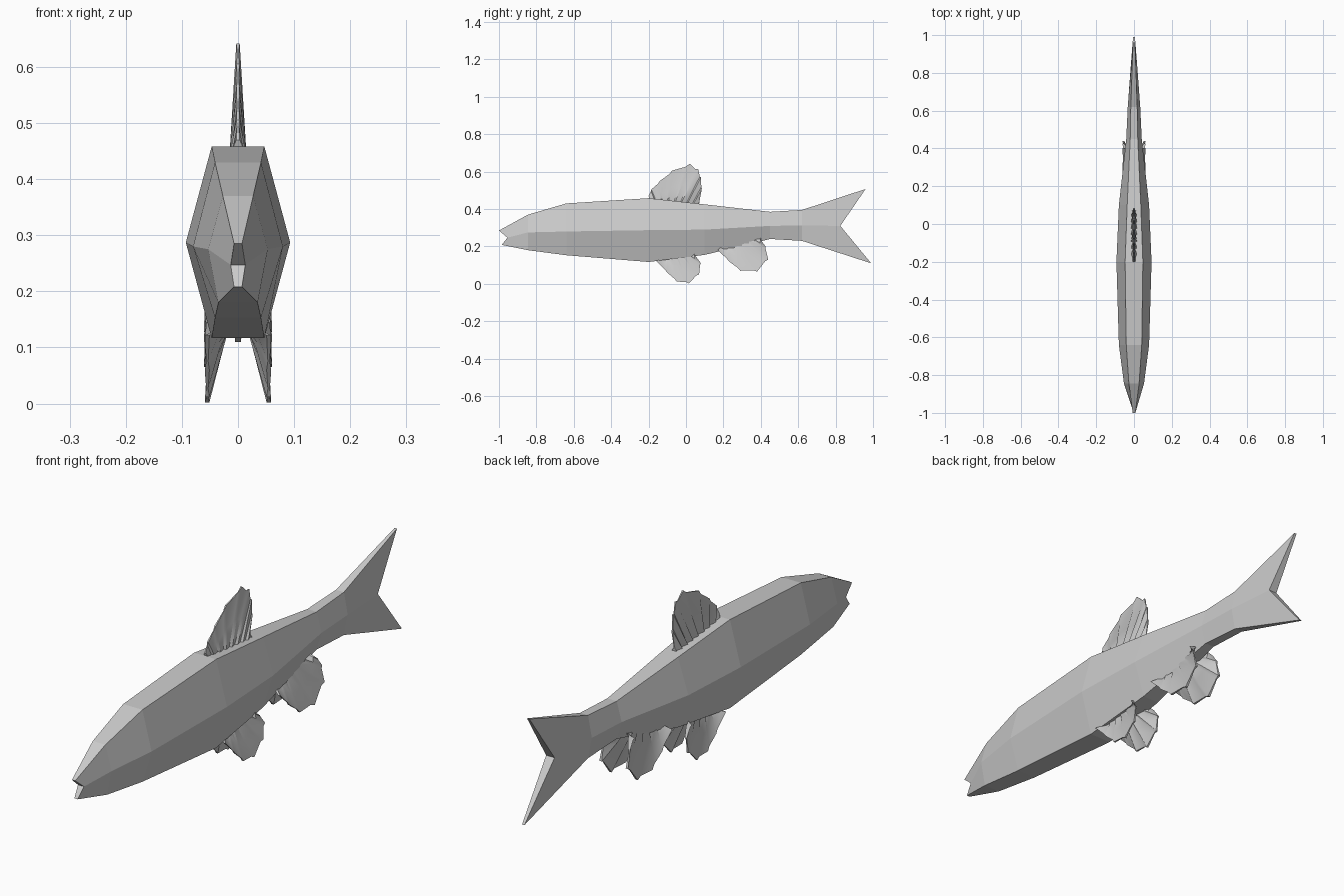
import bpy, bmesh
from mathutils import Vector

if "Cube" in bpy.data.objects:
    bpy.data.objects.remove(bpy.data.objects["Cube"])

grey = bpy.data.materials.new("fish grey")
grey.diffuse_color = (0.6, 0.6, 0.6, 1)
grey.use_nodes = True
grey.node_tree.nodes["Principled BSDF"].inputs["Base Color"].default_value = grey.diffuse_color


def finish(name, bm, smooth=False):
    bmesh.ops.recalc_face_normals(bm, faces=bm.faces)
    me = bpy.data.meshes.new(name)
    bm.to_mesh(me)
    bm.free()
    me.materials.append(grey)
    ob = bpy.data.objects.new(name, me)
    bpy.context.collection.objects.link(ob)
    if smooth:
        bpy.ops.object.select_all(action='DESELECT')
        ob.select_set(True)
        bpy.context.view_layer.objects.active = ob
        bpy.ops.object.shade_smooth_by_angle(angle=0.6)
    return ob


# Body and tail: six-sided rings, each (y, z, half width) for top, middle, bottom
rings = [
    ((-1.0, .285, .007), (-.955, .247, .013), (-.985, .208, .007)),
    ((-.845, .37, .027), (-.845, .275, .053), (-.845, .18, .035)),
    ((-.64, .43, .041), (-.64, .28, .080), (-.64, .153, .041)),
    ((-.2, .458, .047), (-.2, .287, .093), (-.2, .117, .047)),
    ((.1, .425, .036), (.1, .29, .080), (.1, .155, .036)),
    ((.45, .385, .020), (.45, .31, .041), (.45, .24, .020)),
    ((.62, .395, .017), (.62, .312, .033), (.62, .23, .017)),
    ((.96, .507, .005), (.825, .31, .018), (.99, .11, .005)),
]
bm = bmesh.new()
loops = []
for t, m, b in rings:
    pts = [(s * w, y, z) for s, (y, z, w) in
           ((1, t), (1, m), (1, b), (-1, b), (-1, m), (-1, t))]
    loops.append([bm.verts.new(p) for p in pts])
for a, b in zip(loops, loops[1:]):
    for i in range(6):
        j = (i + 1) % 6
        bm.faces.new((a[i], a[j], b[j], b[i]))
# Notched mouth and forked tail ends
for l in (loops[0], loops[-1]):
    bm.faces.new((l[0], l[1], l[4], l[5]))
    bm.faces.new((l[1], l[2], l[3], l[4]))
finish("body", bm)


def fin(name, root, outline, x_root, x_tip, thick, side=1):
    """Fan of overlapping pleats running from a root line to a rounded edge."""
    bm = bmesh.new()
    a, b = Vector(root[0]), Vector(root[1])
    n = len(outline) - 1
    rows = []
    for i, p in enumerate(outline):
        # Each ray has a raised ridge followed by a sunken valley
        tip = Vector(p)
        steps = [(tip, i / n, 1.0)]
        if i < n:
            q = tip.lerp(Vector(outline[i + 1]), .8)
            base = a.lerp(b, (i + .8) / n)
            steps.append((q.lerp(base, .04), (i + .8) / n, .45))
        for edge, f, k in steps:
            foot = a.lerp(b, f)
            row = []
            for u in (0, .5, 1):
                c = foot.lerp(edge, u)
                x = x_root + (x_tip - x_root) * u
                h = (thick[0] + (thick[1] - thick[0]) * u) * k
                row.append([bm.verts.new((side * (x + s * h), c.x, c.y))
                            for s in (1, -1)])
            rows.append(row)
    for r, s in zip(rows, rows[1:]):
        for u in range(2):
            for k in range(2):
                bm.faces.new((r[u][k], r[u + 1][k], s[u + 1][k], s[u][k]))
        for u in (0, 2):
            bm.faces.new((r[u][0], r[u][1], s[u][1], s[u][0]))
    for r in (rows[0], rows[-1]):
        for u in range(2):
            bm.faces.new((r[u][0], r[u][1], r[u + 1][1], r[u + 1][0]))
    finish(name, bm, True)


# Back fin
fin("dorsal_fin", ((-.19, .44), (.07, .42)),
    [(-.2, .47), (-.185, .505), (-.14, .55), (-.075, .605), (.02, .642),
     (.065, .615), (.08, .57), (.085, .51), (.072, .44)],
    0, 0, (.016, .003))

# Paired belly fins
for side, tag in ((1, "right"), (-1, "left")):
    fin("pelvic_fin_" + tag, ((-.13, .135), (.04, .165)),
        [(-.16, .122), (-.1, .06), (-.05, .012), (.015, .002),
         (.07, .05), (.08, .11), (.05, .15)],
        .022, .055, (.009, .004), side)
    fin("anal_fin_" + tag, ((.19, .20), (.40, .245)),
        [(.17, .18), (.23, .12), (.29, .07), (.38, .065),
         (.44, .13), (.425, .20), (.40, .235)],
        .018, .056, (.009, .005), side)
